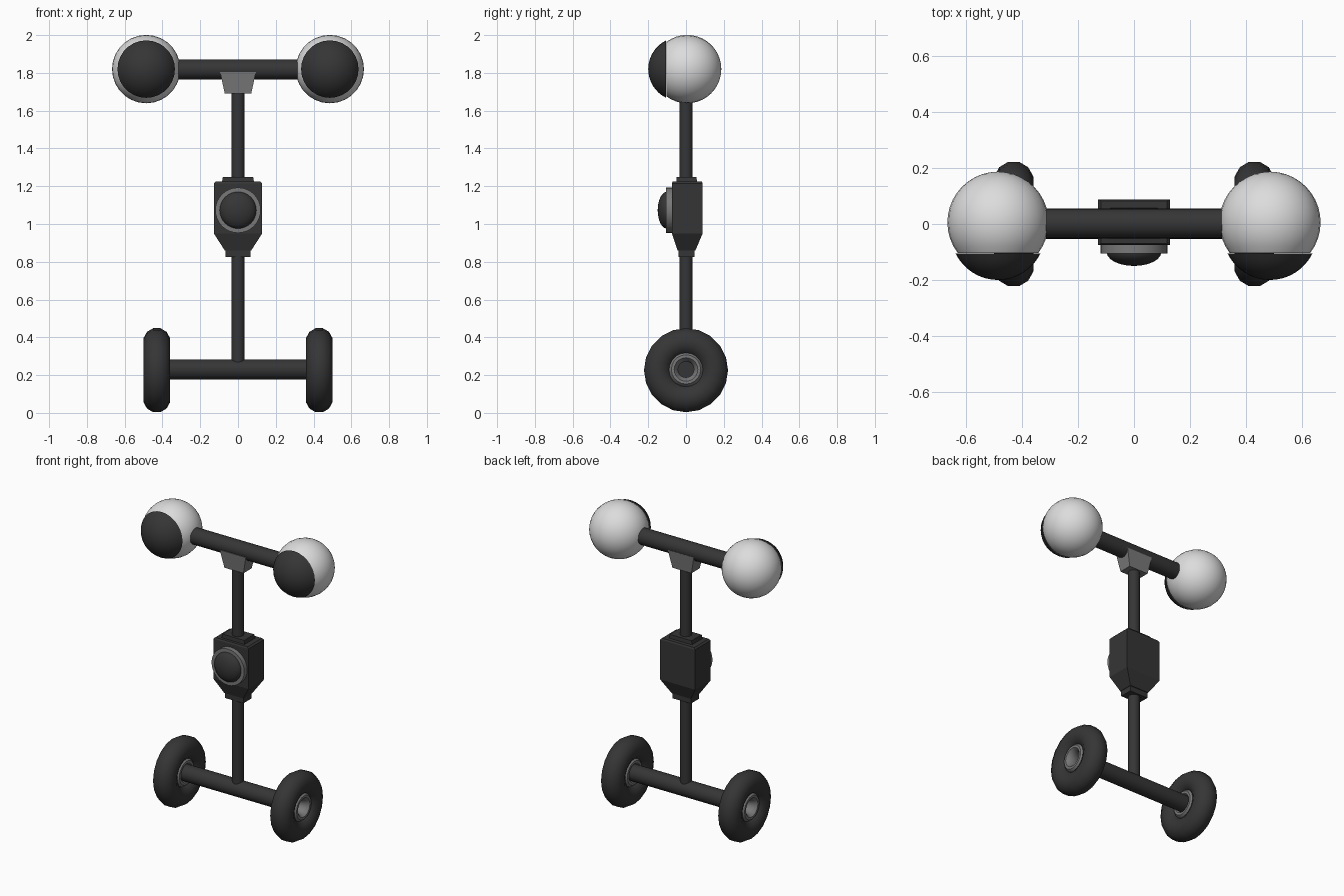
import bpy, bmesh, math
from mathutils import Matrix, Vector

if "Cube" in bpy.data.objects:
    bpy.data.objects.remove(bpy.data.objects["Cube"])


def material(name, v):
    m = bpy.data.materials.new(name)
    m.diffuse_color = (v, v, v, 1)
    m.use_nodes = True
    m.node_tree.nodes["Principled BSDF"].inputs["Base Color"].default_value = m.diffuse_color
    return m


DARK = material("charcoal", 0.036)
GREY = material("mid grey", 0.19)
WHITE = material("off white", 0.72)


def finish(name, bm, mat, angle=None):
    bmesh.ops.recalc_face_normals(bm, faces=bm.faces)
    me = bpy.data.meshes.new(name)
    bm.to_mesh(me)
    bm.free()
    me.materials.append(mat)
    ob = bpy.data.objects.new(name, me)
    bpy.context.collection.objects.link(ob)
    if angle:
        bpy.ops.object.select_all(action='DESELECT')
        ob.select_set(True)
        bpy.context.view_layer.objects.active = ob
        bpy.ops.object.shade_smooth_by_angle(angle=math.radians(angle))
    return ob


def lathe(name, mat, profile, centre, axis, n=24, closed=False):
    """Spin (radius, height) points about an axis through centre."""
    bm = bmesh.new()
    rot = Vector((0, 0, 1)).rotation_difference(Vector(axis)).to_matrix().to_4x4()
    rings = [[bm.verts.new((r * math.cos(2 * math.pi * i / n),
                            r * math.sin(2 * math.pi * i / n), h)) for i in range(n)]
             for r, h in profile]
    pairs = list(zip(rings, rings[1:] + rings[:1]))
    for a, b in pairs if closed else pairs[:-1]:
        for i in range(n):
            j = (i + 1) % n
            bm.faces.new((a[i], a[j], b[j], b[i]))
    if not closed:
        bm.faces.new(rings[0])
        bm.faces.new(rings[-1])
    bmesh.ops.remove_doubles(bm, verts=bm.verts, dist=1e-5)
    bm.transform(Matrix.Translation(centre) @ rot)
    return finish(name, bm, mat, 40)


def lofted_box(name, mat, levels):
    """Stack of rectangles: (z, half width, front y, back y)."""
    bm = bmesh.new()
    rings = [[bm.verts.new(p) for p in ((-w, f, z), (w, f, z), (w, b, z), (-w, b, z))]
             for z, w, f, b in levels]
    for a, b in zip(rings, rings[1:]):
        for i in range(4):
            j = (i + 1) % 4
            bm.faces.new((a[i], a[j], b[j], b[i]))
    bm.faces.new(rings[0])
    bm.faces.new(rings[-1])
    return finish(name, bm, mat)


def oval(major, rad, half, n):
    """Closed oval cross-section for a ring."""
    return [(major + rad * math.cos(2 * math.pi * (i + .5) / n),
             half * math.sin(2 * math.pi * (i + .5) / n)) for i in range(n)]


def dome(radius, height, n=6, base=0):
    """Quarter oval from rim to tip, above an optional rim height."""
    return [(radius * math.cos(i * math.pi / 2 / n) if i < n else 1e-6,
             base + height * math.sin(i * math.pi / 2 / n)) for i in range(n + 1)]


# Post, axle and head bar
lathe("post", DARK, [(0.035, 0.23), (0.035, 1.80)], (0, 0, 0), (0, 0, 1), 20)
lathe("axle", DARK, [(0.053, -0.40), (0.053, 0.40)], (0, 0, 0.23), (1, 0, 0))
lathe("head_bar", DARK, [(0.053, -0.36), (0.053, 0.36)], (0, 0.002, 1.818), (1, 0, 0))

# Bracket under the head bar
lofted_box("bracket", GREY, [(1.69, 0.07, -0.043, 0.043), (1.805, 0.095, -0.054, 0.054)])

# Central body with end collars
lofted_box("body", DARK, [(0.86, 0.07, -0.045, 0.05), (0.95, 0.128, -0.075, 0.088),
                          (1.215, 0.128, -0.075, 0.088), (1.225, 0.118, -0.07, 0.083)])
lofted_box("lower_collar", DARK, [(0.825, 0.067, -0.04, 0.045), (0.87, 0.067, -0.04, 0.045)])
lofted_box("upper_collar", DARK, [(1.22, 0.085, -0.052, 0.058), (1.25, 0.08, -0.05, 0.056)])

# Round lens on the body front
lathe("lens_ring", GREY, [(0.12, 0.07), (0.12, 0.106), (0.097, 0.106), (0.097, 0.07)],
      (0, 0, 1.073), (0, -1, 0), 32, True)
lathe("lens", DARK, [(0.098, 0.07)] + dome(0.098, 0.05, base=0.1), (0, 0, 1.073), (0, -1, 0))

for s, side in ((-1, "left"), (1, "right")):
    # Eyeball, cut flat where the pupil sits
    cut = math.asin(0.11 / 0.181)
    ball = [(max(1e-6, 0.181 * math.cos(a)), 0.181 * math.sin(a))
            for a in (-math.pi / 2 + i * (cut + math.pi / 2) / 14 for i in range(15))]
    lathe(side + "_eyeball", WHITE, ball, (s * 0.486, 0.006, 1.82), (0, -1, 0), 28)
    # Bulging pupil
    a_max = math.asin(0.152 / 0.169)
    cap = [(max(1e-6, 0.169 * math.sin(a)), 0.169 * math.cos(a))
           for a in (a_max * (1 - i / 8) for i in range(9))]
    lathe(side + "_pupil", DARK, cap, (s * 0.486, -0.031, 1.82), (0, -1, 0), 28)

    # Fat tyre and hub ring
    lathe(side + "_tyre", DARK, oval(0.15, 0.075, 0.073, 12), (s * 0.43, 0, 0.226),
          (1, 0, 0), 20, True)
    lathe(side + "_hub", GREY, oval(0.07, 0.029, 0.056, 12), (s * 0.43, 0, 0.23),
          (1, 0, 0), 20, True)
